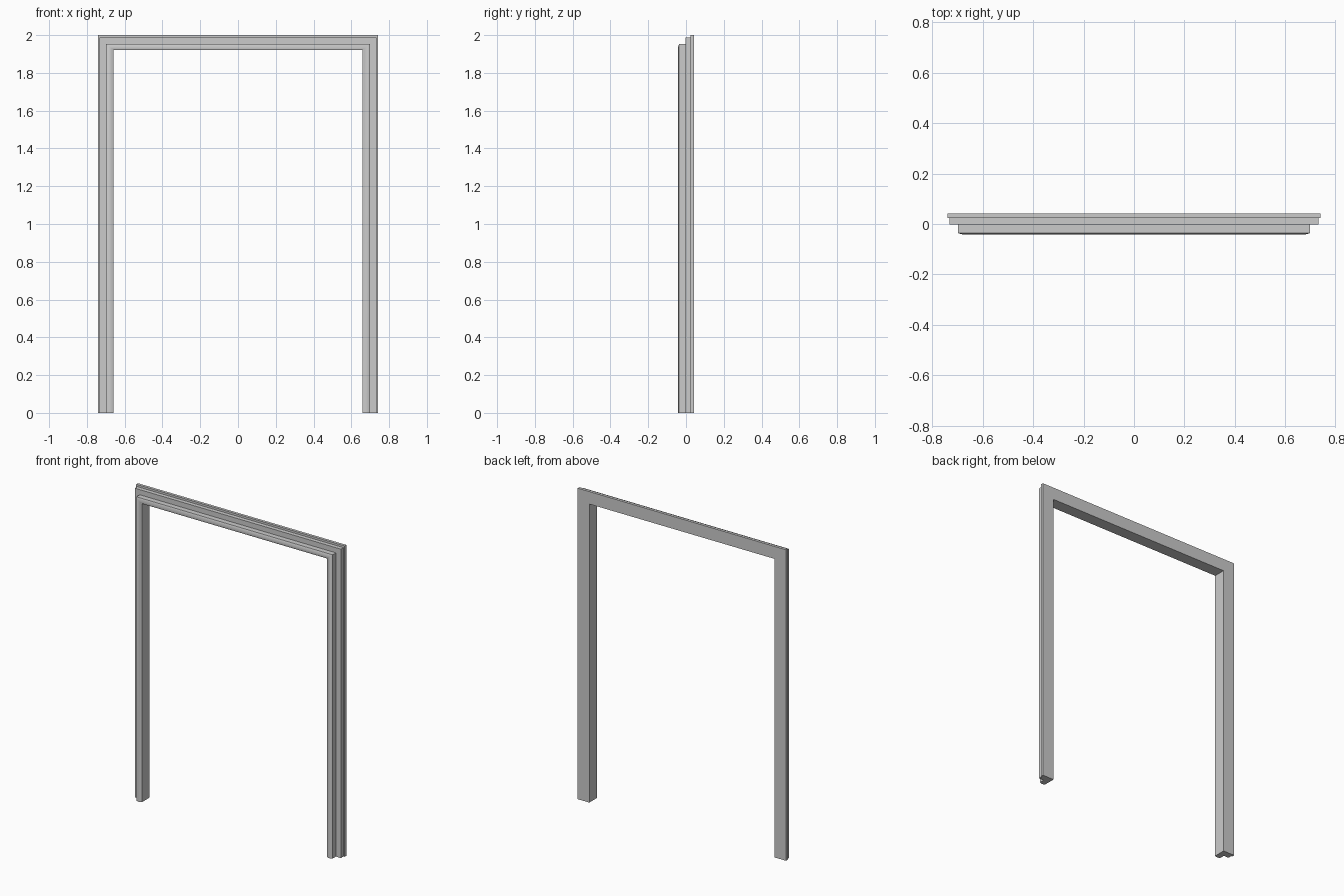
import bpy, bmesh

if "Cube" in bpy.data.objects:
    bpy.data.objects.remove(bpy.data.objects["Cube"])

HALF_W, TOP = 0.741, 2.0

# Moulding section: (inset from side, inset from top, depth y)
profile = [
    (0.000, 0.000, 0.042), (0.000, 0.000, 0.024),    # back fillet
    (0.008, 0.013, 0.024), (0.008, 0.013, -0.002),   # middle step
    (0.043, 0.046, -0.002), (0.043, 0.046, -0.036),  # front step
    (0.053, 0.055, -0.040), (0.063, 0.064, -0.0415), # shallow crowned face
    (0.073, 0.072, -0.040),
    (0.082, 0.080, -0.036), (0.082, 0.080, 0.042),   # inner reveal
]

bm = bmesh.new()


def section(side, at_top):
    """One profile ring, at the foot or at the mitred corner."""
    return [bm.verts.new((side * (HALF_W - sx), y, TOP - sz if at_top else 0.0))
            for sx, sz, y in profile]


# Sweep: left foot, left mitre, right mitre, right foot
rings = [section(-1, False), section(-1, True), section(1, True), section(1, False)]
n = len(profile)
for a, b in zip(rings, rings[1:]):
    for i in range(n):
        j = (i + 1) % n
        bm.faces.new((a[i], a[j], b[j], b[i]))
# Foot caps
bm.faces.new(rings[0])
bm.faces.new(rings[-1])
bmesh.ops.recalc_face_normals(bm, faces=bm.faces)

mesh = bpy.data.meshes.new("door_frame")
bm.to_mesh(mesh)
bm.free()
frame = bpy.data.objects.new("door_frame", mesh)
bpy.context.collection.objects.link(frame)

# Smooth only the crowned face
bpy.context.view_layer.objects.active = frame
frame.select_set(True)
bpy.ops.object.shade_smooth_by_angle(angle=0.5)
